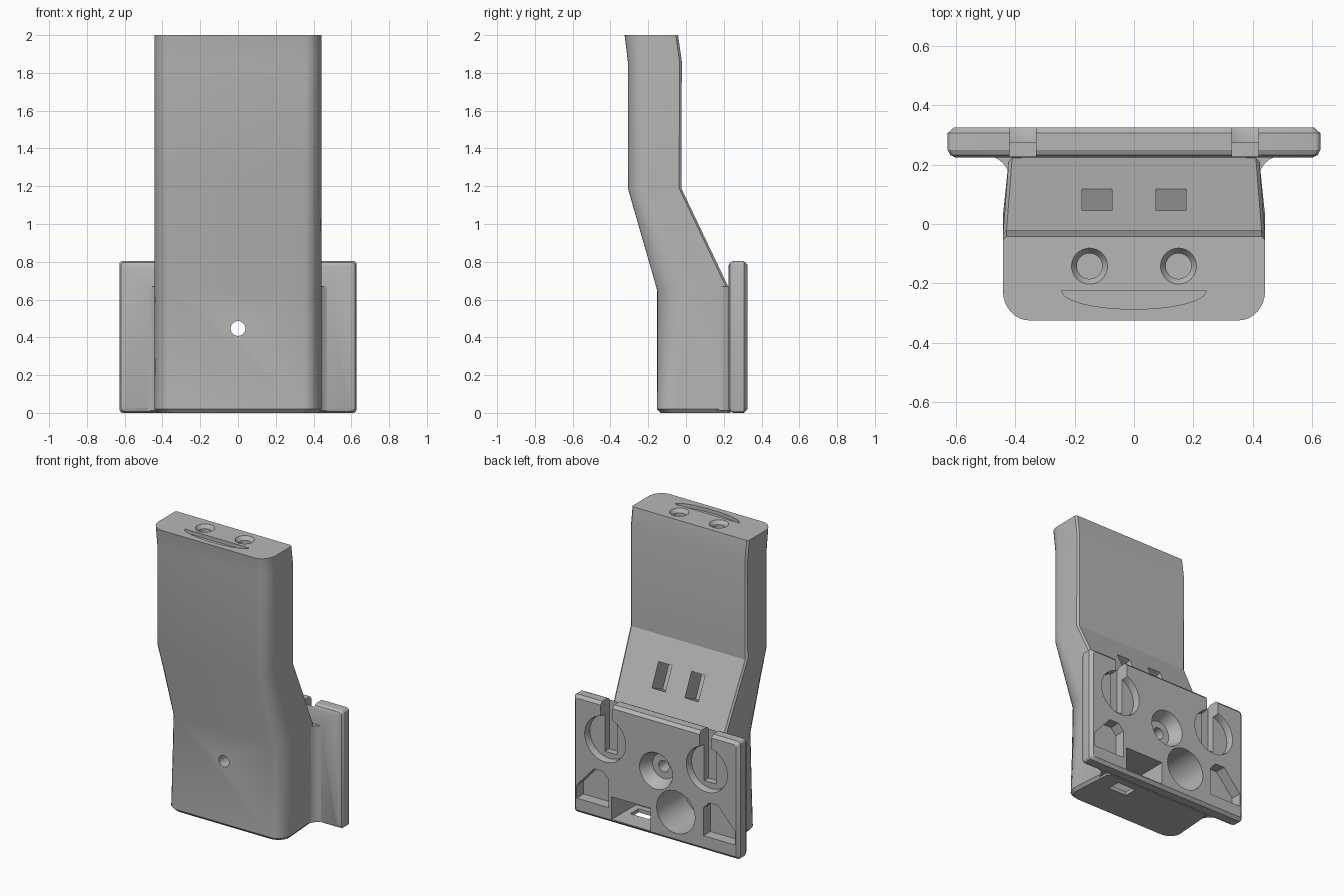
import bpy, bmesh, math

if "Cube" in bpy.data.objects:
    bpy.data.objects.remove(bpy.data.objects["Cube"])

grey = bpy.data.materials.new("light grey")
grey.diffuse_color = (0.47, 0.47, 0.47, 1)
grey.use_nodes = True
grey.node_tree.nodes["Principled BSDF"].inputs["Base Color"].default_value = grey.diffuse_color


def loft(name, rings):
    """Closed solid through rings of equal point count."""
    bm = bmesh.new()
    vs = [[bm.verts.new(p) for p in r] for r in rings]
    n = len(vs[0])
    for a, b in zip(vs, vs[1:]):
        for i in range(n):
            j = (i + 1) % n
            bm.faces.new((a[i], a[j], b[j], b[i]))
    bm.faces.new(vs[0][::-1])
    bm.faces.new(vs[-1])
    bmesh.ops.recalc_face_normals(bm, faces=bm.faces)
    me = bpy.data.meshes.new(name)
    bm.to_mesh(me)
    bm.free()
    me.materials.append(grey)
    ob = bpy.data.objects.new(name, me)
    bpy.context.collection.objects.link(ob)
    return ob


def prism_y(name, pts, lo, hi):
    return loft(name, [[(x, y, z) for x, z in pts] for y in (lo, hi)])


def prism_z(name, pts, lo, hi):
    return loft(name, [[(x, y, z) for x, y in pts] for z in (lo, hi)])


def rect(x0, x1, y0, y1):
    return [(x0, y0), (x1, y0), (x1, y1), (x0, y1)]


def circle(cx, cy, r, n=40):
    return [(cx + r * math.cos(2 * math.pi * i / n),
             cy + r * math.sin(2 * math.pi * i / n)) for i in range(n)]


def turned(name, cx, c, steps, axis):
    """Round solid from (position, radius) steps along y or z."""
    rings = []
    for h, r in steps:
        c2 = circle(cx, c, r)
        rings.append([(a, h, b) if axis == 'y' else (a, b, h) for a, b in c2])
    return loft(name, rings)


def combine(base, other, op):
    """Boolean applied at once, the helper is removed."""
    m = base.modifiers.new("boolean", 'BOOLEAN')
    m.operation, m.object, m.solver = op, other, 'EXACT'
    dg = bpy.context.evaluated_depsgraph_get()
    me = bpy.data.meshes.new_from_object(base.evaluated_get(dg))
    base.modifiers.clear()
    base.data = me
    bpy.data.objects.remove(other)


# Neck body: rounded front corners, squarer back corners
def body_ring(z, yf, yb, wf, wb, ry, rx=0.09, n=8):
    half = [(wf - rx + rx * math.sin(a), yf + ry - ry * math.cos(a))
            for a in (i * math.pi / 2 / n for i in range(n + 1))]
    half += [(wb, yb - 0.012), (wb - 0.012, yb)]
    full = half + [(-x, y) for x, y in reversed(half)]
    return [(x, y, z) for x, y in full]


mount = loft("bent_neck_mount", [body_ring(*s) for s in (
    (0.00, -0.135, 0.235, 0.425, 0.405, 0.08),
    (0.02, -0.153, 0.235, 0.442, 0.420, 0.09),
    (0.65, -0.153, 0.232, 0.442, 0.422, 0.18),
    (1.19, -0.308, -0.025, 0.442, 0.442, 0.10),
    (1.86, -0.308, -0.022, 0.442, 0.442, 0.10),
    (2.00, -0.325, -0.042, 0.442, 0.442, 0.10))])

# Back plate with softened rims
def plate_ring(y, d, r=0.02):
    x, z0, z1 = 0.628 - d, d, 0.805 - d
    pts = []
    for k, (cx, cz) in enumerate(((x - r, z1 - r), (-x + r, z1 - r),
                                  (-x + r, z0 + r), (x - r, z0 + r))):
        for i in range(4):
            a = k * math.pi / 2 + i * math.pi / 6
            pts.append((cx + r * math.cos(a), y, cz + r * math.sin(a)))
    return pts


plate = loft("back_plate", [plate_ring(y, d) for y, d in (
    (0.225, 0.025), (0.2325, 0.0085), (0.25, 0.0), (0.306, 0.0), (0.325, 0.02))])
combine(mount, plate, 'UNION')

# Concave fillets between neck and plate
for s in (-1, 1):
    arc = [(s * (0.505 - 0.087 * math.cos(a)), 0.145 + 0.087 * math.sin(a))
           for a in (i * math.pi / 16 for i in range(9))]
    fillet = prism_z("fillet", arc + [(s * 0.505, 0.26), (s * 0.38, 0.26), (s * 0.38, 0.145)],
                     0.012, 0.67)
    combine(mount, fillet, 'UNION')

cutters = []
# Hanging pockets, their slots, and chamfered side pockets
side = [(0.60, 0.10), (0.36, 0.10), (0.36, 0.29), (0.40, 0.335), (0.47, 0.335), (0.60, 0.19)]
for s in (-1, 1):
    cutters += [
        turned("round_pocket", s * 0.385, 0.56, ((0.275, 0.15), (0.31, 0.15), (0.34, 0.16)), 'y'),
        prism_y("slot", rect(s * 0.375 - 0.045, s * 0.375 + 0.045, 0.45, 0.9), 0.228, 0.4),
        prism_y("side_pocket", [(s * x, z) for x, z in side], 0.25, 0.4)]
    # Windows in the sloped back, and screw holes in the top
    x = s * 0.125
    yz = [(0.085, 1.06), (0.155, 0.905), (0.0, 0.835), (-0.07, 0.99)]
    cutters.append(loft("window", [[(x + d, y, z) for y, z in yz] for d in (-0.051, 0.051)]))
    cutters.append(turned("top_hole", s * 0.15, -0.142,
                          ((1.90, 0.043), (1.975, 0.043), (2.002, 0.062)), 'z'))

# Central screw hole and countersink, large bore, lower notch with drain hole
cutters += [
    turned("screw_hole", 0, 0.447, ((-0.3, 0.039), (0.3, 0.039)), 'y'),
    turned("countersink", 0, 0.447, ((0.24, 0.085), (0.326, 0.125)), 'y'),
    turned("bore", -0.15, 0.205, ((0.02, 0.145), (0.4, 0.145)), 'y'),
    prism_y("notch", rect(0.04, 0.335, 0.025, 0.18), 0.06, 0.4),
    prism_z("drain", rect(0.15, 0.29, 0.10, 0.19), -0.05, 0.06)]

# Crescent groove in the top
crescent = [(0.243 * math.cos(a), -0.225 - 0.062 * math.sin(a))
            for a in (i * math.pi / 24 for i in range(25))]
cutters.append(prism_z("crescent", crescent, 1.975, 2.05))

for c in cutters:
    combine(mount, c, 'DIFFERENCE')

bpy.context.view_layer.objects.active = mount
mount.select_set(True)
bpy.ops.object.shade_smooth_by_angle(angle=math.radians(25))
